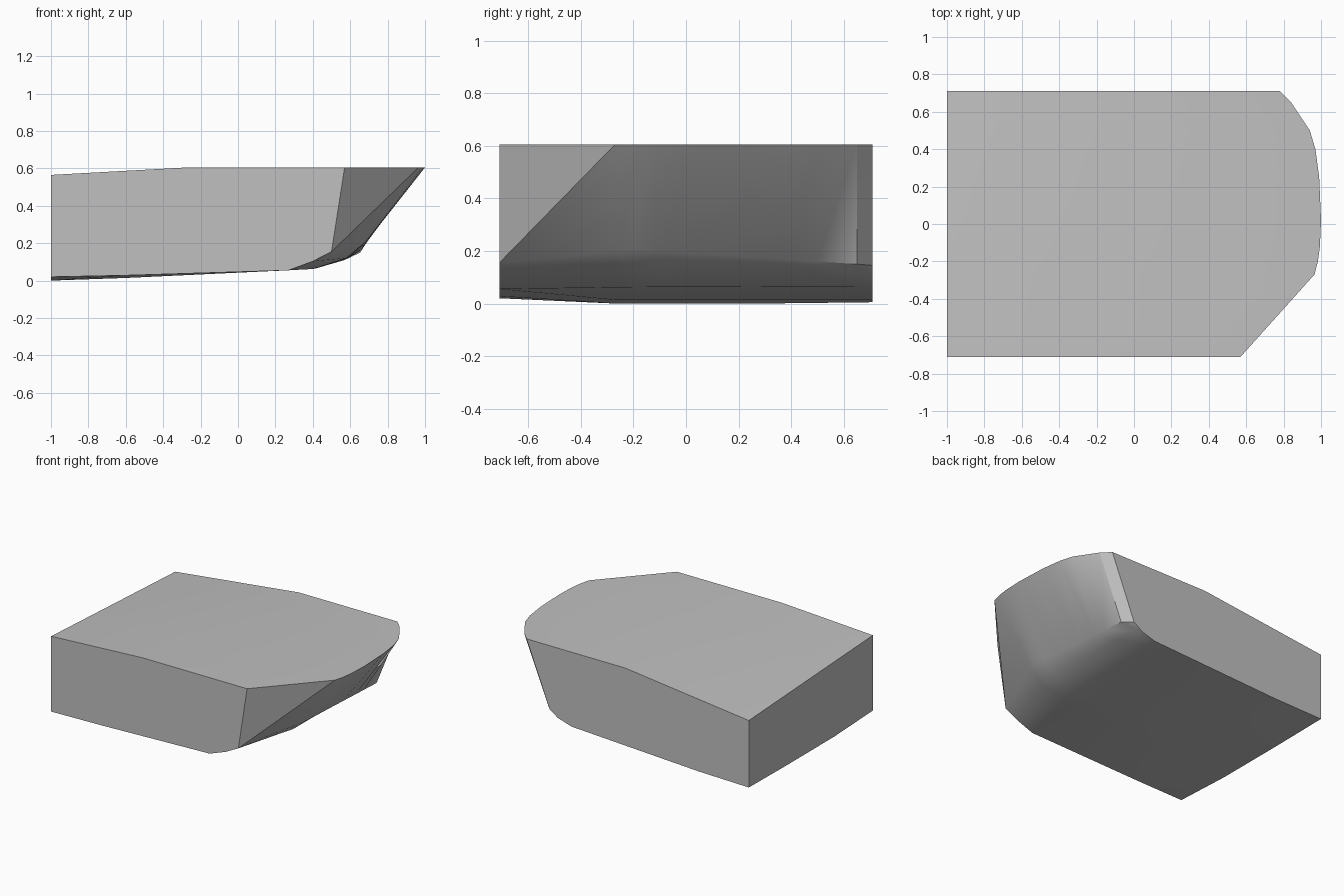
import bpy
import bmesh
import math

if "Cube" in bpy.data.objects:
    bpy.data.objects.remove(bpy.data.objects["Cube"], do_unlink=True)

# Long rails that run across the block: (y, x, z) keys
SIDE = 0.71
RIM = [(-SIDE, .57, .605), (-.27, .965, .605), (-.2, .983, .605), (-.12, .994, .605),
       (.02, 1.0, .605), (.25, .99, .605), (.4, .97, .605), (.5, .94, .605),
       (.65, .84, .605), (SIDE, .78, .605)]
KNUCKLE = [(-SIDE, .50, .155), (-.2, .68, .205), (.65, .655, .15), (SIDE, .595, .145)]
HEEL = [(-SIDE, .40, .103), (-.2, .58, .12), (.65, .57, .11), (SIDE, .53, .10)]
SOLE_FRONT = [(-SIDE, .27, .055), (-.2, .40, .062), (SIDE, .42, .066)]
SOLE_MID = [(-SIDE, -.6, .028), (-.27, -.6, .014), (SIDE, -.6, .014)]
TAIL_BOTTOM = [(-SIDE, -1, .02), (-.27, -1, 0), (.3, -1, 0), (SIDE, -1, .005)]
TAIL_TOP = [(-SIDE, -1, .565), (SIDE, -1, .49)]
CREASE = [(-SIDE, -.27, .605), (SIDE, -.01, .605)]
RAILS = [RIM, KNUCKLE, HEEL, SOLE_FRONT, SOLE_MID, TAIL_BOTTOM, TAIL_TOP, CREASE]


def on_rail(rail, y):
    """Point of a rail at the given y."""
    for (y0, x0, z0), (y1, x1, z1) in zip(rail, rail[1:]):
        if y <= y1:
            t = (y - y0) / (y1 - y0)
            return (x0 + (x1 - x0) * t, y, z0 + (z1 - z0) * t)


# Loft closed sections from the front side to the back side
bm = bmesh.new()
sections = [[bm.verts.new(on_rail(rail, key[0])) for rail in RAILS] for key in RIM]
for a, b in zip(sections, sections[1:]):
    for i in range(len(RAILS)):
        j = (i + 1) % len(RAILS)
        if i == 0:
            # Nose wall, split so that the front corner is one flat chamfer
            bm.faces.new((a[i], b[i], a[j]))
            bm.faces.new((b[i], b[j], a[j]))
        else:
            bm.faces.new((a[i], b[i], b[j], a[j]))

# Flat front and back sides
bm.faces.new(sections[0])
bm.faces.new(sections[-1])
bmesh.ops.recalc_face_normals(bm, faces=bm.faces)

mesh = bpy.data.meshes.new("wedge_block")
bm.to_mesh(mesh)
bm.free()
block = bpy.data.objects.new("wedge_block", mesh)
bpy.context.collection.objects.link(block)

# Plain grey
grey = bpy.data.materials.new("light_grey")
grey.use_nodes = True
colour = (.527, .527, .527, 1)
grey.diffuse_color = colour
grey.node_tree.nodes["Principled BSDF"].inputs["Base Color"].default_value = colour
mesh.materials.append(grey)

# Smooth nose with sharp rims
bpy.ops.object.select_all(action="DESELECT")
block.select_set(True)
bpy.context.view_layer.objects.active = block
bpy.ops.object.shade_smooth_by_angle(angle=math.radians(36))
